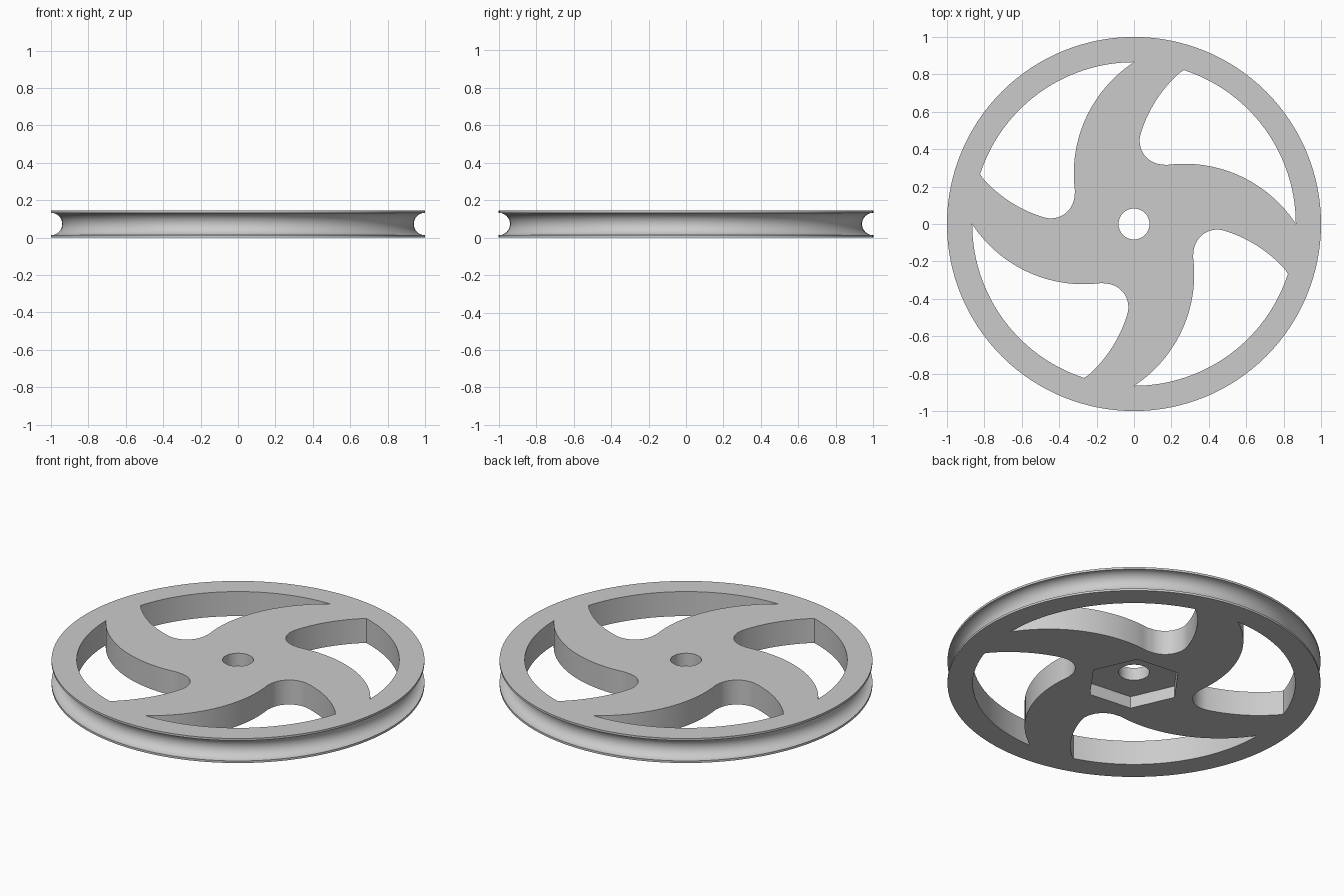
import bpy, bmesh, math
from mathutils import Matrix

if "Cube" in bpy.data.objects:
    bpy.data.objects.remove(bpy.data.objects["Cube"])

THICK = 0.145
RIM_INNER = 0.865
SPOKE_R = 0.712     # radius of both curved spoke edges

grey = bpy.data.materials.new("light grey")
grey.use_nodes = True
grey.diffuse_color = (0.6, 0.6, 0.6, 1)
grey.node_tree.nodes["Principled BSDF"].inputs["Base Color"].default_value = (0.6, 0.6, 0.6, 1)


def arc(cx, cy, r, start, end, n):
    """Points along an arc, angles in degrees."""
    angles = [math.radians(start + (end - start) * i / n) for i in range(n + 1)]
    return [(cx + r * math.cos(a), cy + r * math.sin(a)) for a in angles]


def make_object(name, bm):
    bmesh.ops.recalc_face_normals(bm, faces=bm.faces)
    mesh = bpy.data.meshes.new(name)
    bm.to_mesh(mesh)
    bm.free()
    mesh.materials.append(grey)
    obj = bpy.data.objects.new(name, mesh)
    bpy.context.collection.objects.link(obj)
    return obj


def prism(name, outline, z0, z1, turn=0):
    """Extrude a flat outline upward, turned about the z axis."""
    bm = bmesh.new()
    face = bm.faces.new([bm.verts.new((x, y, z0)) for x, y in outline])
    top = bmesh.ops.extrude_face_region(bm, geom=[face])["geom"]
    verts = [v for v in top if isinstance(v, bmesh.types.BMVert)]
    bmesh.ops.translate(bm, verts=verts, vec=(0, 0, z1 - z0))
    bmesh.ops.transform(bm, matrix=Matrix.Rotation(turn, 4, "Z"), verts=bm.verts)
    return make_object(name, bm)


# Pulley body: lathed section with a half-round rope groove
section = [(0, 0), (1, 0)]
section += arc(1, THICK / 2, 0.06, 270, 90, 20)
section += [(1, THICK), (0, THICK)]
bm = bmesh.new()
verts = [bm.verts.new((r, 0, z)) for r, z in section]
edges = [bm.edges.new(pair) for pair in zip(verts, verts[1:])]
bmesh.ops.spin(bm, geom=verts + edges, cent=(0, 0, 0), axis=(0, 0, 1),
               angle=2 * math.pi, steps=128)
bmesh.ops.remove_doubles(bm, verts=bm.verts, dist=0.0001)
# Merge the flat fans into single caps
bmesh.ops.dissolve_limit(bm, angle_limit=0.001, verts=bm.verts, edges=bm.edges)
wheel = make_object("pulley_wheel", bm)

# Window between two swept spokes: rim arc, concave edge, fillet, convex edge
window = arc(0, 0, RIM_INNER, 0, 72.1, 28)
window += arc(0.717, 0.276, SPOKE_R, 129.9, 163.2, 14)[1:]
window += arc(0.157, 0.445, 0.127, 163.2, 270, 16)[1:]
window += arc(0.27, -0.39, SPOKE_R, 98, 33.2, 24)[:-1]
cutters = [prism("window_cutter", window, -0.1, 0.3, k * math.pi / 2) for k in range(4)]

# Centre bore and hexagonal nut pocket in the underside
cutters.append(prism("bore_cutter", arc(0, 0, 0.083, 0, 360, 48)[:-1], -0.1, 0.3))
cutters.append(prism("nut_cutter", arc(0, 0, 0.262, 54, 414, 6)[:-1], -0.1, 0.07))

for cutter in cutters:
    cut = wheel.modifiers.new(cutter.name, "BOOLEAN")
    cut.operation = "DIFFERENCE"
    cut.solver = "EXACT"
    cut.object = cutter

# Bake the cuts, then drop the cutters
graph = bpy.context.evaluated_depsgraph_get()
baked = bpy.data.meshes.new_from_object(wheel.evaluated_get(graph))
wheel.modifiers.clear()
wheel.data = baked
for cutter in cutters:
    bpy.data.objects.remove(cutter)

# Smooth curved walls, crisp edges
bpy.ops.object.select_all(action="DESELECT")
wheel.select_set(True)
bpy.context.view_layer.objects.active = wheel
bpy.ops.object.shade_smooth_by_angle(angle=math.radians(30))
